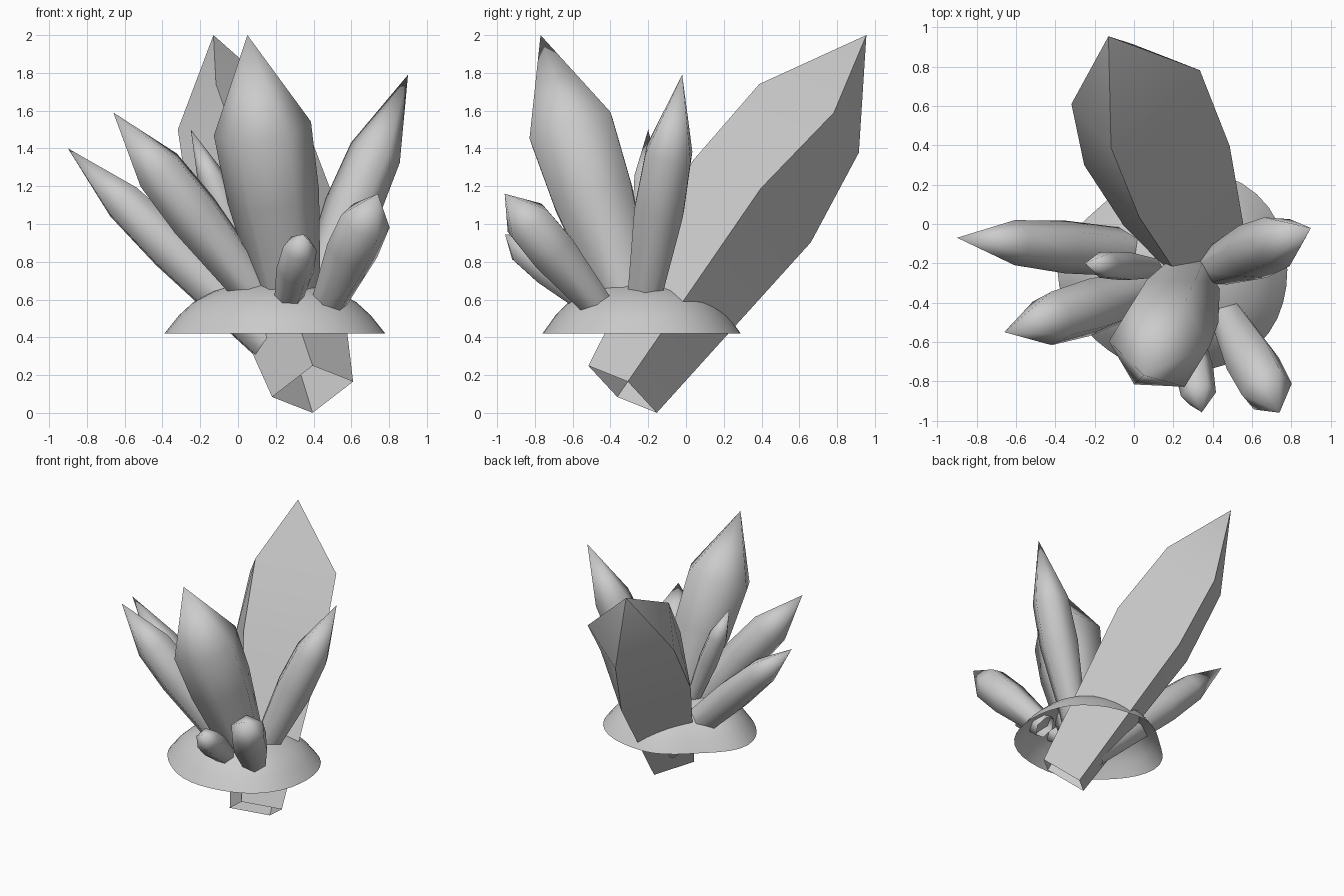
import bpy, math
from mathutils import Vector

if "Cube" in bpy.data.objects:
    bpy.data.objects.remove(bpy.data.objects["Cube"])


def make_object(name, verts, faces, angle):
    mesh = bpy.data.meshes.new(name)
    mesh.from_pydata(verts, [], faces)
    mesh.update()
    obj = bpy.data.objects.new(name, mesh)
    bpy.context.collection.objects.link(obj)
    bpy.ops.object.select_all(action='DESELECT')
    obj.select_set(True)
    bpy.context.view_layer.objects.active = obj
    bpy.ops.object.shade_smooth_by_angle(angle=math.radians(angle))
    return obj


def crystal(name, base, tip, r0, ring1, ring2, roll=0, sides=6, nudge=None):
    """Open-bottomed shard: base ring, two wider rings (fraction, radius), pointed tip."""
    base, tip = Vector(base), Vector(tip)
    axis = (tip - base).normalized()
    u = (Vector((1, 0, 0)) - axis * axis.x).normalized()
    v = axis.cross(u)
    s = sides
    verts = []
    for f, r in ((0, r0), ring1, ring2):
        c = base.lerp(tip, f)
        for k in range(s):
            a = math.radians(roll) + k * 2 * math.pi / s
            verts.append(c + r * (math.cos(a) * u + math.sin(a) * v))
    verts.append(tip)
    for i, d in (nudge or {}).items():      # small natural irregularities
        verts[i] = verts[i] + Vector(d)
    faces = []
    for k in range(s):
        n = (k + 1) % s
        faces += [(k, n, s + n, s + k), (s + k, s + n, 2 * s + n, 2 * s + k),
                  (2 * s + k, 2 * s + n, 3 * s)]
    return make_object(name, verts, faces, 65)


# Rock mound: open-bottomed, slightly irregular oval dome
profile = [(1, .42), (.87, .515), (.74, .585), (.55, .645), (.3, .69)]
bulge = [.04, -.12, -.05, .04]          # outline change per quadrant
N = 40
verts = []
for r, z in profile:
    for k in range(N):
        t = 2 * math.pi * k / N
        m = r * (1 + bulge[k * 4 // N] * math.sin(2 * t) ** 2)
        verts.append((.195 + .585 * m * math.cos(t), -.235 + .525 * m * math.sin(t), z))
verts.append((.195, -.235, .705))
faces = []
for k in range(N):
    n = (k + 1) % N
    for i in range(len(profile) - 1):
        faces.append((i * N + k, i * N + n, i * N + N + n, i * N + N + k))
    top = (len(profile) - 1) * N
    faces.append((top + k, top + n, len(verts) - 1))
make_object("rock_mound", verts, faces, 40)

# Large shards
crystal("large_back_crystal", (.395, -.336, .125), (-.13, .955, 2.0), .22, (.53, .38), (.765, .32),
        sides=4, nudge={8: (.03, .09, -.03), 11: (-.11, 0, 0), 7: (-.09, 0, 0)})
crystal("large_front_crystal", (.29, -.28, .5), (.05, -.77, 2.0), .15, (.43, .245), (.67, .26))

# Medium shards on the sides
crystal("right_crystal", (.36, -.24, .5), (.9, -.02, 1.79), .09, (.45, .15), (.68, .14))
crystal("low_left_crystal", (.27, -.17, .27), (-.9, -.07, 1.4), .11, (.53, .135), (.75, .115), 30)
crystal("high_left_crystal", (.2, -.3, .5), (-.66, -.55, 1.59), .10, (.5, .15), (.72, .14), 30)

# Small shards
crystal("thin_left_crystal", (.15, -.23, .55), (-.25, -.2, 1.5), .045, (.5, .08), (.73, .075))
crystal("front_right_crystal", (.47, -.46, .56), (.74, -.96, 1.16), .09, (.5, .14), (.76, .135))
crystal("small_front_crystal", (.26, -.5, .57), (.345, -.958, .945), .07, (.5, .10), (.8, .09))
